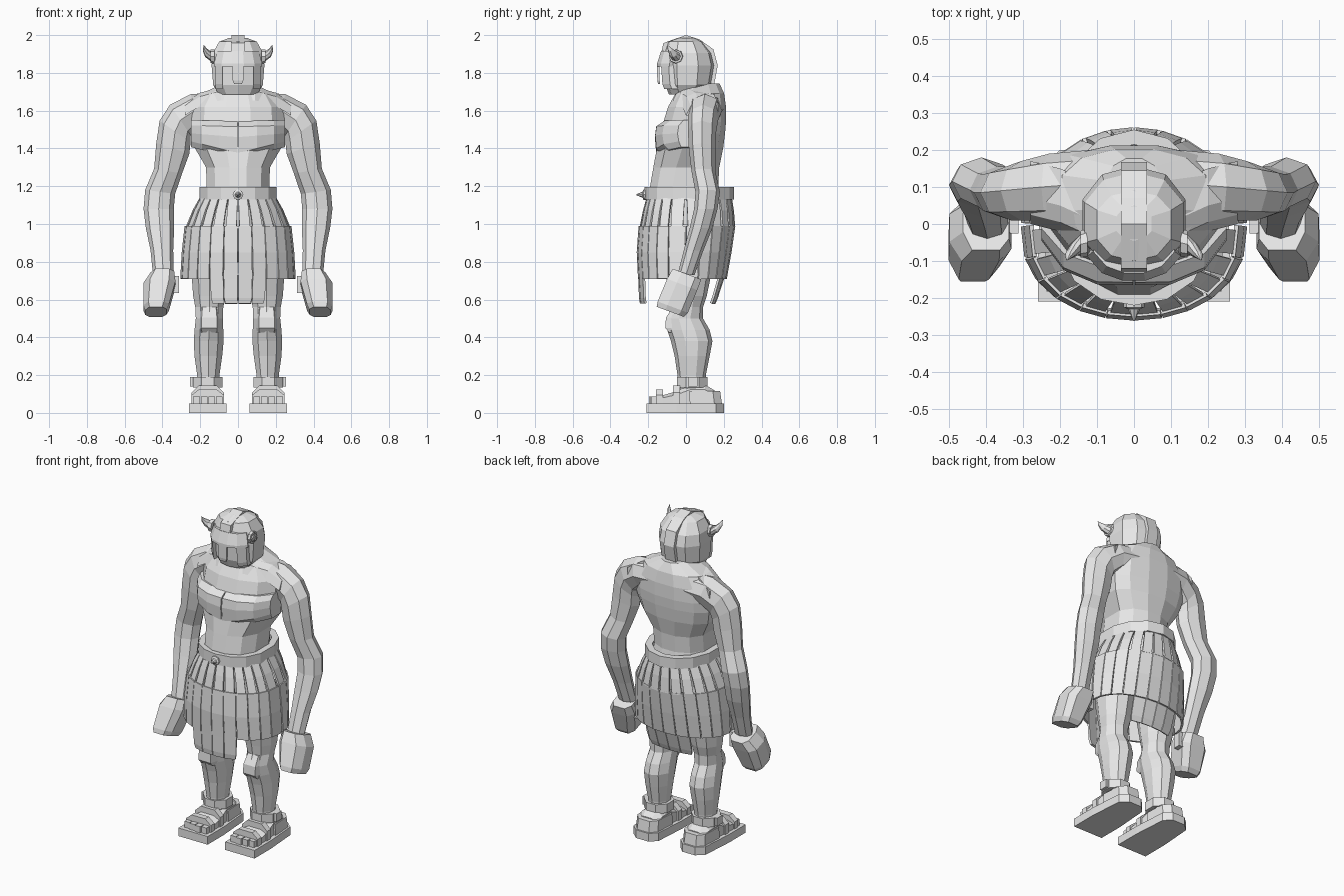
import bpy, bmesh, math
from mathutils import Vector

mat = bpy.data.materials.new("light_grey")
mat.diffuse_color = (0.8, 0.8, 0.8, 1)


def loft(name, rings, caps=True, mirror=False, thick=0.0, closed=True):
    """Skin a list of equal-length point rings into one flat-shaded object."""
    bm = bmesh.new()
    vs = [[bm.verts.new(p) for p in r] for r in rings]
    n = len(vs[0])
    for a, b in zip(vs, vs[1:]):
        for i in range(n if closed else n - 1):
            j = (i + 1) % n
            bm.faces.new((a[i], a[j], b[j], b[i]))
    if caps:
        bm.faces.new(vs[0][::-1])
        bm.faces.new(vs[-1])
    bmesh.ops.recalc_face_normals(bm, faces=bm.faces)
    me = bpy.data.meshes.new(name)
    bm.to_mesh(me)
    bm.free()
    me.materials.append(mat)
    ob = bpy.data.objects.new(name, me)
    bpy.context.collection.objects.link(ob)
    if thick:
        m = ob.modifiers.new("thickness", 'SOLIDIFY')
        m.thickness = thick
        m.offset = 0
    if mirror:
        ob.modifiers.new("mirror", 'MIRROR').use_mirror_merge = False
    return ob


def oval_pt(t, z, hw, yf, yb, yc=0.0, e=1.0, eb=None, x=0.0):
    s = math.sin(t)
    d, p = ((yb - yc), eb or e) if s > 0 else ((yc - yf), e)
    return (x + hw * math.cos(t), yc + math.copysign(abs(s) ** p, s) * d, z)


def oval(n, *args, **kw):
    return [oval_pt(2 * math.pi * (i + .5) / n, *args, **kw) for i in range(n)]


def box(name, x0, x1, y0, y1, z0, z1, mirror=False):
    r = [(x0, y0), (x1, y0), (x1, y1), (x0, y1)]
    return loft(name, [[(x, y, z) for x, y in r] for z in (z0, z1)], mirror=mirror)


# Torso
loft("torso", [oval(12, *r, e=.75) for r in [
    (.95, .19, -.16, .16, 0), (1.12, .185, -.19, .19, 0), (1.2, .172, -.195, .175, 0),
    (1.3, .175, -.178, .18, .02), (1.4, .235, -.16, .2, .06), (1.48, .255, -.14, .21, .08),
    (1.54, .255, -.125, .215, .09), (1.62, .25, -.1, .215, .09), (1.69, .2, -.06, .205, .09),
    (1.745, .08, -.03, .18, .08)]])

# Chest muscles reaching to the armpits, split by a centre groove
chest = [(.003, .14), (.1, .138), (.19, .1), (.25, .02)]
loft("chest_muscle", [[(x, -y * f - g, z + x * dz) for x, y in chest] + [(.25, .06, z + .25 * dz), (.003, .06, z)]
                      for z, f, g, dz in [(1.345, .8, .01, .25), (1.375, 1, .018, .25), (1.46, 1, .025, .08),
                                          (1.515, 1, .018, .03), (1.545, .85, -.005, .02)]], mirror=True)

# Collar muscles sloping from neck to shoulder
loft("collar_muscle", [[(x, y - .07, z - .06), (x, y - .045, z - .01), (x, y, z + .01), (x, y + .1, z),
                        (x, y + .1, z - .06)]
                       for x, y, z in [(.0, 0, 1.70), (.09, 0, 1.715), (.2, .05, 1.685), (.28, .07, 1.635)]],
     mirror=True)

# Arms
arm = []
for x, y, z, a, b, tilt in [
        (.12, .11, 1.61, .085, .09, 90), (.23, .10, 1.60, .09, .09, 77), (.305, .09, 1.55, .098, .08, 56),
        (.333, .085, 1.49, .1, .075, 35), (.345, .085, 1.40, .092, .07, 18), (.37, .092, 1.28, .075, .063, 10),
        (.412, .115, 1.17, .08, .065, 8), (.42, .105, 1.08, .08, .062, 0), (.413, .08, .98, .075, .06, 0),
        (.403, .04, .86, .06, .052, 0), (.395, .0, .73, .055, .045, 0)]:
    t = math.radians(tilt)
    arm.append([(x + a * math.cos(q) * math.cos(t), y + b * math.sin(q), z + a * math.cos(q) * math.sin(t))
                for q in [math.pi * i / 4 for i in range(8)]])
loft("arm", arm, mirror=True)

# Fists: chamfered blocks tilted forwards and slanted outwards
section = [(-1, -.05), (-.6, -.085), (.6, -.085), (1, -.03), (1, .05), (.6, .085), (-.6, .085), (-1, .05)]
loft("fist", [[(cx + x * w, cy + v * s * .94, cz - v * s * .35) for x, v in section]
              for cx, cy, cz, w, s in [(.40, .005, .735, .062, .95), (.415, -.02, .68, .084, 1),
                                       (.433, -.07, .56, .068, 1), (.435, -.083, .535, .056, .9)]], mirror=True)
box("thumb", .312, .35, -.025, .02, .635, .725, mirror=True)

# Skirt: three rows of separate strips; the last row hangs at front and back only
N = 24
rows = [("upper", .07, [(1.15, .19, -.2, .235), (1.07, .235, -.222, .248), (.98, .272, -.24, .255)]),
        ("middle", .02, [(.99, .277, -.245, .255), (.85, .292, -.255, .235), (.71, .3, -.248, .21)]),
        ("lower", .02, [(.74, .295, -.248, .205), (.61, .285, -.243, .163), (.58, .27, -.238, .15)])]
for label, gap, prof in rows:
    for k in range(N):
        mid = -math.pi / 2 + 2 * math.pi * (k + .5) / N
        if label == "lower" and abs(math.cos(mid)) > .45:
            continue
        strip = []
        for i, p in enumerate(prof):
            h = 2 * math.pi / N * (.5 - gap * (1 + i) / 2)
            strip.append([oval_pt(t, *p, e=.75, eb=.9) for t in (mid - h, mid + h)])
        loft(label + "_skirt_strip", strip, caps=False, closed=False, thick=.012)

# Belt with pointed stud
loft("belt", [oval(14, z, .188, -.2, .235, e=.75, eb=.9) for z in (1.13, 1.195)], caps=False, thick=.04)
loft("belt_stud", [[(r * math.cos(i * math.pi / 4), y, 1.155 + r * math.sin(i * math.pi / 4)) for i in range(8)]
                   for y, r in [(-.2, .028), (-.225, .028), (-.23, .016), (-.262, .003)]])

# Legs
loft("leg", [oval(10, z, hw, yf, yb, (yf + yb) / 2, x=x) for z, x, hw, yf, yb in [
    (.1, .16, .06, -.04, .1), (.2, .157, .062, -.045, .105), (.3, .157, .077, -.06, .125),
    (.38, .155, .083, -.08, .14), (.44, .154, .08, -.1, .125), (.5, .152, .075, -.105, .09),
    (.56, .152, .078, -.075, .09), (.62, .152, .09, -.085, .11), (.74, .152, .099, -.11, .135),
    (1.0, .12, .11, -.13, .14)]], mirror=True)
# Knee caps
loft("knee_cap", [[(.152 + sx * w, y, z) for sx, y in [(-1, -.03), (-.65, f), (.65, f), (1, -.03)]]
                  for z, w, f in [(.425, .06, -.088), (.45, .064, -.11), (.505, .062, -.106), (.56, .055, -.07)]],
     mirror=True)

# Sandals and feet
sole = [(.06, -.21), (.26, -.21), (.26, -.05), (.245, .16), (.2, .2), (.115, .2), (.075, .16), (.06, -.05)]
loft("sole", [[(x, y, z) for x, y in sole] for z in (0, .05)], mirror=True)
loft("foot", [[(.16 - w, y, .045), (.16 + w, y, .045), (.16 + w, y, h * .75 + .01),
               (.16 + w * .5, y, h), (.16 - w * .5, y, h), (.16 - w, y, h * .75 + .01)]
              for y, w, h in [(-.15, .08, .085), (-.05, .078, .115), (.02, .07, .15), (.1, .07, .15),
                              (.15, .06, .12)]], mirror=True)
loft("heel_guard", [[(.16 + (x - .16) * s, y * s, z) for x, y in [
    (.077, .02), (.243, .02), (.235, .15), (.2, .19), (.12, .19), (.085, .15)]]
    for z, s in [(.05, 1), (.115, .95)]], mirror=True)
for i in range(4):
    x = .082 + i * .04
    box("toe", x, x + .035, -.195 + .006 * abs(i - 1), -.13, .045, .088, mirror=True)
for y, h, w in [(-.14, .125, .085), (-.05, .145, .085)]:
    loft("sandal_strap", [[(.16 - w, q, .045), (.16 + w, q, .045), (.16 + w, q, h * .75), (.16 + w * .55, q, h),
                           (.16 - w * .55, q, h), (.16 - w, q, h * .75)] for q in (y - .018, y + .018)], mirror=True)
loft("ankle_band", [oval(8, z, .085, -.055, .12, .035, x=.16) for z in (.135, .19)], mirror=True)
box("ankle_buckle", .235, .255, .01, .06, .14, .19, mirror=True)

# Neck and helmet
loft("neck", [oval(10, z, w, f, b, .05) for z, w, f, b in [(1.6, .12, -.06, .16), (1.76, .09, -.05, .12)]])
loft("helmet", [oval(10, z, w, f, b, 0, e=.75) for z, w, f, b in [
    (1.685, .105, -.09, .07), (1.735, .138, -.11, .138), (1.84, .147, -.115, .157), (1.905, .14, -.12, .14),
    (1.965, .105, -.1, .09), (1.985, .05, -.045, .05)]])
crest = [(-.13, 1.91), (-.12, 1.957), (0, 2.0), (.07, 1.978), (.145, 1.925), (.168, 1.84), (.148, 1.73),
         (.1, 1.73), (.1, 1.84), (.05, 1.92), (-.06, 1.91)]
loft("helmet_crest", [[(x, y, z) for y, z in crest] for x in (-.035, .035)])

# Visor: flared brow with hanging nose piece and cheek plates around the eye openings
brow = [(-.125, -.085), (-.085, -.13), (-.03, -.15), (.03, -.15), (.085, -.13), (.125, -.085)]
loft("visor_brow", [[(x * s, y * s, z) for x, y in brow] + [(.1, -.04, z), (-.1, -.04, z)]
                    for z, s in [(1.835, 1.02), (1.85, 1.02), (1.915, .88)]])
loft("nose_guard", [[(-w, y, z), (w, y, z), (w, y + .012, z), (-w, y + .012, z)]
                    for z, w, y in [(1.74, .02, -.148), (1.76, .028, -.152), (1.84, .03, -.153)]])
loft("cheek_plate", [[(.082, y, z), (.12, y + .04, z), (.12, -.04, z), (.082, -.04, z)]
                     for z, y in [(1.715, -.115), (1.74, -.125), (1.84, -.132)]], mirror=True)

# Horns on round mounts
base, path = Vector((.125, -.05, 1.885)), [(0, 0, 0), (.02, -.005, .003), (.02, -.005, .003), (.04, -.02, .018),
                                           (.053, -.035, .04), (.056, -.048, .062)]
horn = []
for (dx, dy, dz), r, tilt in zip(path, [.038, .036, .026, .021, .012, .001], [0, 0, 0, .4, .8, 1.1]):
    c = base + Vector((dx, dy, dz))
    horn.append([(c.x - r * math.sin(q) * math.sin(tilt), c.y + r * math.cos(q), c.z + r * math.sin(q) * math.cos(tilt))
                 for q in [i * math.pi / 4 for i in range(8)]])
loft("horn", horn, mirror=True)
